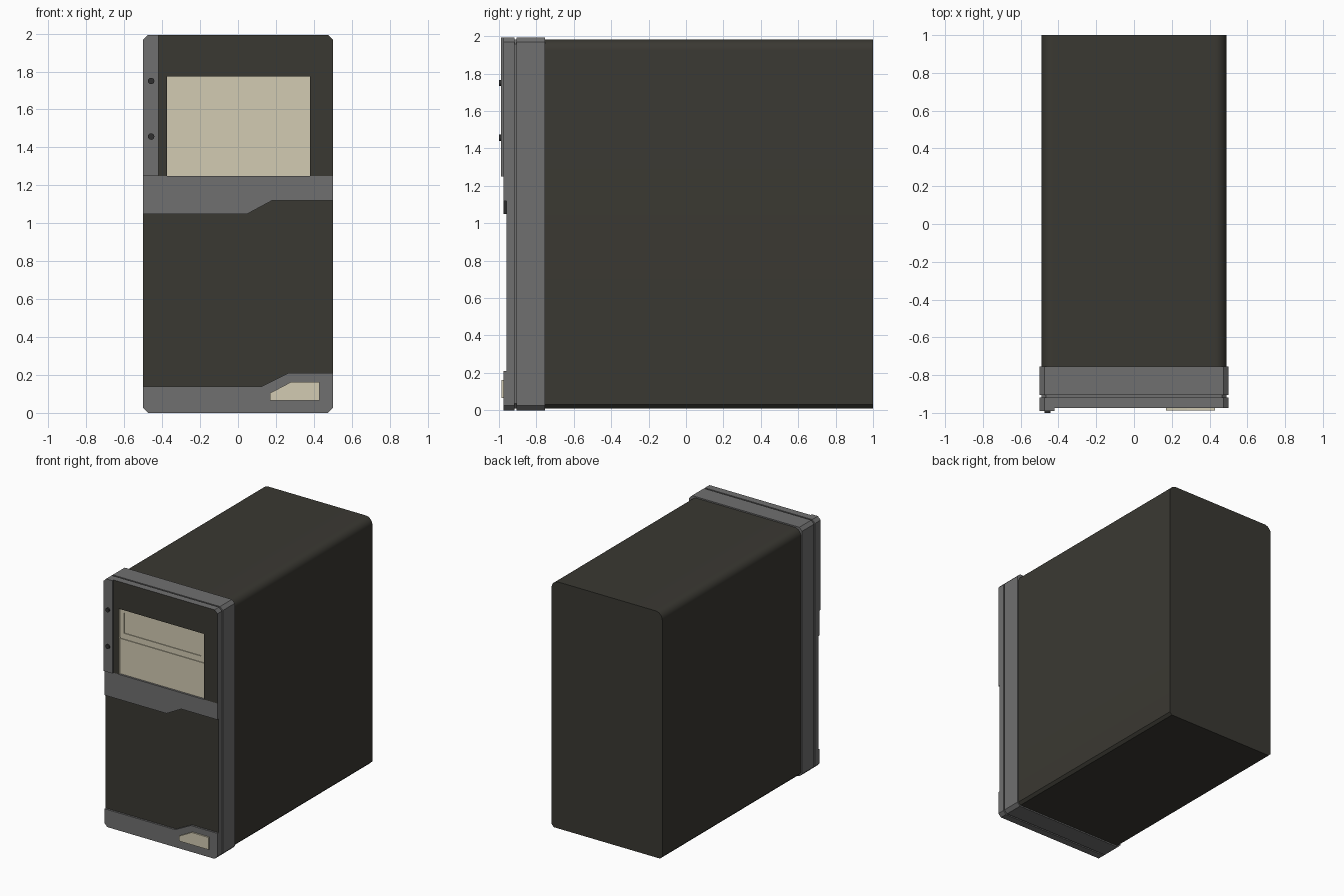
import bpy, bmesh, math
from mathutils import Matrix

if "Cube" in bpy.data.objects:
    bpy.data.objects.remove(bpy.data.objects["Cube"])


def material(name, rgb):
    m = bpy.data.materials.new(name)
    m.diffuse_color = (*rgb, 1)
    m.use_nodes = True
    m.node_tree.nodes["Principled BSDF"].inputs["Base Color"].default_value = m.diffuse_color
    return m


DARK = material("dark_shell", (0.042, 0.040, 0.032))
GREY = material("grey_plastic", (0.16, 0.16, 0.16))
CREAM = material("cream_plastic", (0.65, 0.60, 0.45))
BLACK = material("black_plastic", (0.03, 0.03, 0.03))
H = 1.993      # bezel height
C = 0.025      # bezel corner chamfer


def finish(bm, name, mats):
    bmesh.ops.recalc_face_normals(bm, faces=bm.faces)
    me = bpy.data.meshes.new(name)
    bm.to_mesh(me)
    bm.free()
    for m in mats:
        me.materials.append(m)
    ob = bpy.data.objects.new(name, me)
    bpy.context.collection.objects.link(ob)
    return ob


def loft(name, rings, mats, front=0, painted=()):
    """Skin (profile, y) rings from front to back; front face and painted sides take a material slot."""
    bm = bmesh.new()
    loops = [[bm.verts.new((x, y, z)) for x, z in pts] for pts, y in rings]
    bm.faces.new(loops[0]).material_index = front
    bm.faces.new(loops[-1])
    n = len(loops[0])
    for a, b in zip(loops, loops[1:]):
        for i in range(n):
            j = (i + 1) % n
            f = bm.faces.new((a[i], a[j], b[j], b[i]))
            if i in painted:
                f.material_index = 2
    return finish(bm, name, mats)


def prism(name, pts, y0, y1, mats, **kw):
    return loft(name, [(pts, y0), (pts, y1)], mats, **kw)


def octagon(inset=0.0):
    x, lo, hi = 0.5 - inset, inset, H - inset
    return [(-x + C, lo), (x - C, lo), (x, lo + C), (x, hi - C),
            (x - C, hi), (-x + C, hi), (-x, hi - C), (-x, lo + C)]


def arc(cx, cz, r, a0, steps):
    return [(cx + r * math.cos(math.radians(a0 + 90 * i / steps)),
             cz + r * math.sin(math.radians(a0 + 90 * i / steps))) for i in range(steps + 1)]


# Main case: rounded top edges, small chamfers at the bottom
R, r, W = 0.06, 0.02, 0.49
case_profile = (arc(W - R, 1.983 - R, R, 0, 8) + arc(-W + R, 1.983 - R, R, 90, 8)
                + arc(-W + r, 0.01 + r, r, 180, 1) + arc(W - r, 0.01 + r, r, 270, 1))
case = prism("case_body", case_profile, -0.78, 1.0, [DARK])
bpy.context.view_layer.objects.active = case
case.select_set(True)
bpy.ops.object.shade_smooth_by_angle(angle=math.radians(30))
case.select_set(False)

# Bezel frame with a groove running round it
full, cut = octagon(), octagon(0.01)
loft("bezel_frame", [(full, -0.95), (full, -0.918), (cut, -0.918), (cut, -0.906),
                     (full, -0.906), (full, -0.755)], [GREY])

# Upper dark panel, open around the drive bays, with cream bay walls
prism("upper_panel", [(-0.42, 1.25), (-0.42, H), (0.5 - C, H), (0.5, H - C), (0.5, 1.25),
                      (0.38, 1.25), (0.38, 1.775), (-0.375, 1.775), (-0.375, 1.25)],
      -0.975, -0.95, [GREY, DARK, CREAM], front=1, painted=(5, 6, 7))

# Lower dark panel, slightly recessed
prism("lower_panel", [(-0.5, 0.1), (0.5, 0.1), (0.5, 1.18), (-0.5, 1.18)],
      -0.96, -0.95, [GREY, DARK], front=1)

# Grey left strip, middle band and foot trim
prism("switch_strip", [(-0.5, 1.25), (-0.42, 1.25), (-0.42, H), (-0.5 + C, H), (-0.5, H - C)],
      -0.99, -0.95, [GREY])
prism("middle_band", [(-0.5, 1.05), (0.05, 1.05), (0.18, 1.12), (0.5, 1.12), (0.5, 1.25), (-0.5, 1.25)],
      -0.975, -0.95, [GREY])
prism("foot_trim", [(-0.5 + C, 0), (0.5 - C, 0), (0.5, C), (0.5, 0.21), (0.265, 0.21),
                    (0.125, 0.14), (-0.5, 0.14), (-0.5, C)], -0.975, -0.95, [GREY])
prism("foot_badge", [(0.17, 0.065), (0.43, 0.065), (0.43, 0.163), (0.28, 0.163), (0.17, 0.105)],
      -0.987, -0.97, [CREAM])


# Drive bay covers
def rect(x0, x1, z0, z1, d=0.0):
    return [(x0 + d, z0 + d), (x1 - d, z0 + d), (x1 - d, z1 - d), (x0 + d, z1 - d)]


upper = rect(-0.375, 0.38, 1.545, 1.775)
door = (-0.34, 0.345, 1.582, 1.745)
loft("upper_drive_cover", [(rect(*door, 0.006), -0.953), (rect(*door), -0.953), (rect(*door), -0.959),
                           (upper, -0.959), (upper, -0.948)], [CREAM])
prism("drive_gap", rect(-0.375, 0.38, 1.532, 1.545), -0.953, -0.948, [CREAM])
prism("lower_drive_cover", rect(-0.375, 0.38, 1.25, 1.532), -0.959, -0.948, [CREAM])

# Two round buttons on the strip
for label, z in (("power_button", 1.75), ("reset_button", 1.457)):
    bm = bmesh.new()
    bmesh.ops.create_cone(bm, cap_ends=True, segments=16, radius1=0.017, radius2=0.017, depth=0.02,
                          matrix=Matrix.Translation((-0.458, -0.99, z)) @ Matrix.Rotation(math.pi / 2, 4, 'X'))
    finish(bm, label, [BLACK])
